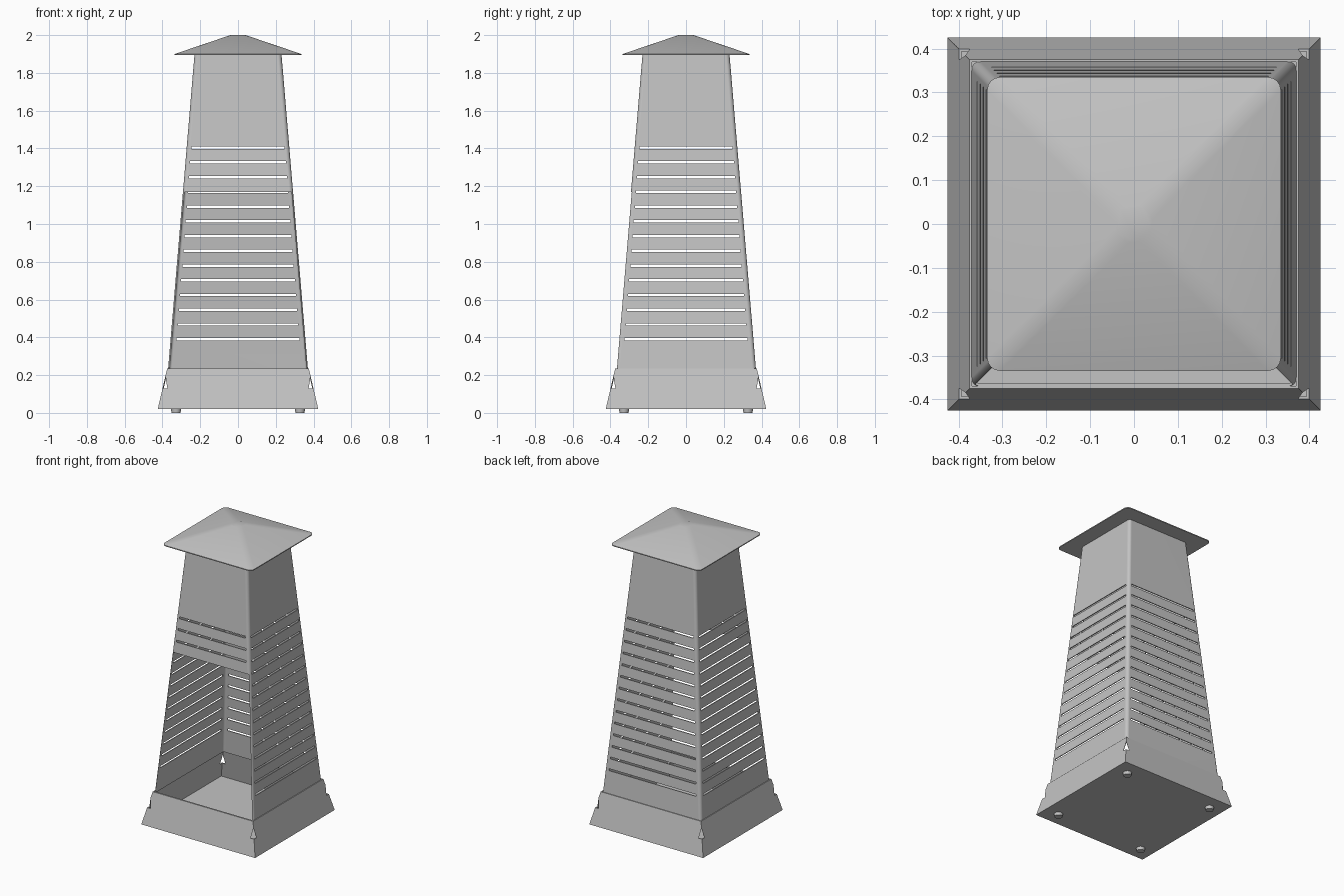
import bpy
import bmesh
import math
from mathutils import Matrix, Vector

default = bpy.data.objects.get("Cube")
if default:
    bpy.data.objects.remove(default, do_unlink=True)

GREY = (0.55, 0.55, 0.55, 1.0)
steel = bpy.data.materials.new("grey steel")
steel.use_nodes = True
steel.diffuse_color = GREY
steel.node_tree.nodes["Principled BSDF"].inputs["Base Color"].default_value = GREY


def add_object(name, bm):
    bmesh.ops.recalc_face_normals(bm, faces=bm.faces)
    mesh = bpy.data.meshes.new(name)
    bm.to_mesh(mesh)
    bm.free()
    mesh.materials.append(steel)
    obj = bpy.data.objects.new(name, mesh)
    bpy.context.collection.objects.link(obj)
    return obj


def activate(obj):
    bpy.ops.object.select_all(action="DESELECT")
    obj.select_set(True)
    bpy.context.view_layer.objects.active = obj


def smooth(obj, angle=30):
    activate(obj)
    bpy.ops.object.shade_smooth_by_angle(angle=math.radians(angle))


def square_ring(bm, half, z, radius, segments):
    """Square loop of vertices with rounded corners."""
    ring = []
    for corner in range(4):
        mid = math.radians(45 + 90 * corner)
        cx = math.copysign(half - radius, math.cos(mid))
        cy = math.copysign(half - radius, math.sin(mid))
        if radius == 0:
            ring.append(bm.verts.new((cx, cy, z)))
            continue
        for i in range(segments + 1):
            a = math.radians(90 * corner + 90 * i / segments)
            ring.append(bm.verts.new((cx + radius * math.cos(a),
                                      cy + radius * math.sin(a), z)))
    return ring


def loft(name, sections, closed=False, segments=4):
    """Skin square sections (half width, height, corner radius)."""
    bm = bmesh.new()
    rings = [square_ring(bm, h, z, r, segments) for h, z, r in sections]
    pairs = list(zip(rings, rings[1:]))
    if closed:
        pairs.append((rings[-1], rings[0]))
    else:
        bm.faces.new(rings[0])
        bm.faces.new(rings[-1])
    for low, high in pairs:
        for i in range(len(low)):
            j = (i + 1) % len(low)
            bm.faces.new((low[i], low[j], high[j], high[i]))
    return add_object(name, bm)


def prism(bm, outline, depth_vector):
    """Extrude a flat outline along a vector into a closed solid."""
    start = [bm.verts.new(p) for p in outline]
    end = [bm.verts.new(Vector(p) + depth_vector) for p in outline]
    bm.faces.new(start)
    bm.faces.new(end)
    for i in range(len(start)):
        j = (i + 1) % len(start)
        bm.faces.new((start[i], start[j], end[j], end[i]))


def cut(target, name, bm):
    cutter = add_object(name, bm)
    cutter.hide_render = True
    mod = target.modifiers.new(name, "BOOLEAN")
    mod.operation = "DIFFERENCE"
    mod.solver = "EXACT"
    mod.object = cutter
    activate(target)
    bpy.ops.object.modifier_apply(modifier=mod.name)
    bpy.data.objects.remove(cutter, do_unlink=True)


BASE_TOP = 0.235
WALL_TOP = 1.897
SHEET = 0.006


def wall_half(z):
    return 0.37 - 0.084 * (z - BASE_TOP)


# Tapered hollow tower
low, high = wall_half(0.225), wall_half(WALL_TOP)
tower = loft("tower_walls", [(low, 0.225, 0.02), (high, WALL_TOP, 0.02),
                             (high - SHEET, WALL_TOP, 0.014),
                             (low - SHEET, 0.225, 0.014)], closed=True)

# Front fire opening
OPEN_TOP = 1.17
bm = bmesh.new()
a, b = wall_half(BASE_TOP) - 0.008, wall_half(OPEN_TOP) - 0.008
prism(bm, [(-a, -0.6, BASE_TOP), (a, -0.6, BASE_TOP),
           (b, -0.6, OPEN_TOP), (-b, -0.6, OPEN_TOP)], Vector((0, 0.5, 0)))
cut(tower, "opening_cutter", bm)

# Rows of air slots on every side, only above the opening at the front
bm = bmesh.new()
for row in range(14):
    z = 0.39 + 0.078 * row
    outer = wall_half(z)
    for side in range(4):
        if side == 0 and z < OPEN_TOP + 0.02:
            continue
        place = (Matrix.Rotation(side * math.pi / 2, 4, "Z")
                 @ Matrix.Translation((0, -outer, z))
                 @ Matrix.Diagonal((1.82 * outer, 0.04, 0.013, 1)))
        bmesh.ops.create_cube(bm, size=1, matrix=place)
cut(tower, "slot_cutter", bm)
smooth(tower)
tower.modifiers.new("flat_walls", "WEIGHTED_NORMAL").keep_sharp = True

# Flared base tray with a floor
base = loft("base_tray", [(0.425, 0.02, 0), (0.375, BASE_TOP, 0),
                          (0.369, BASE_TOP, 0), (0.417, 0.027, 0)])

# Small triangular relief holes at the base corners
bm = bmesh.new()
for corner in range(4):
    angle = math.radians(45 + 90 * corner)
    out = Vector((math.cos(angle), math.sin(angle), 0))
    side = Vector((-out.y, out.x, 0))
    up = Vector((0, 0, 1))
    start = out * 0.49
    prism(bm, [start - side * 0.018 + up * 0.13,
               start + side * 0.018 + up * 0.13,
               start + up * 0.195], out * 0.2)
cut(base, "corner_cutter", bm)

# Low pyramid roof with softened hips
roof = loft("roof", [(0.335, 1.894, 0.03), (0.335, 1.9, 0.03),
                     (0.04, 2.0, 0.03)])
smooth(roof)

# Round feet
for x in (-1, 1):
    for y in (-1, 1):
        bm = bmesh.new()
        bmesh.ops.create_cone(bm, cap_ends=True, segments=24, radius1=0.024,
                              radius2=0.027, depth=0.02,
                              matrix=Matrix.Translation((0.328 * x, 0.328 * y, 0.01)))
        foot = add_object(("back" if y > 0 else "front")
                          + ("_left" if x > 0 else "_right") + "_foot", bm)
        smooth(foot)
